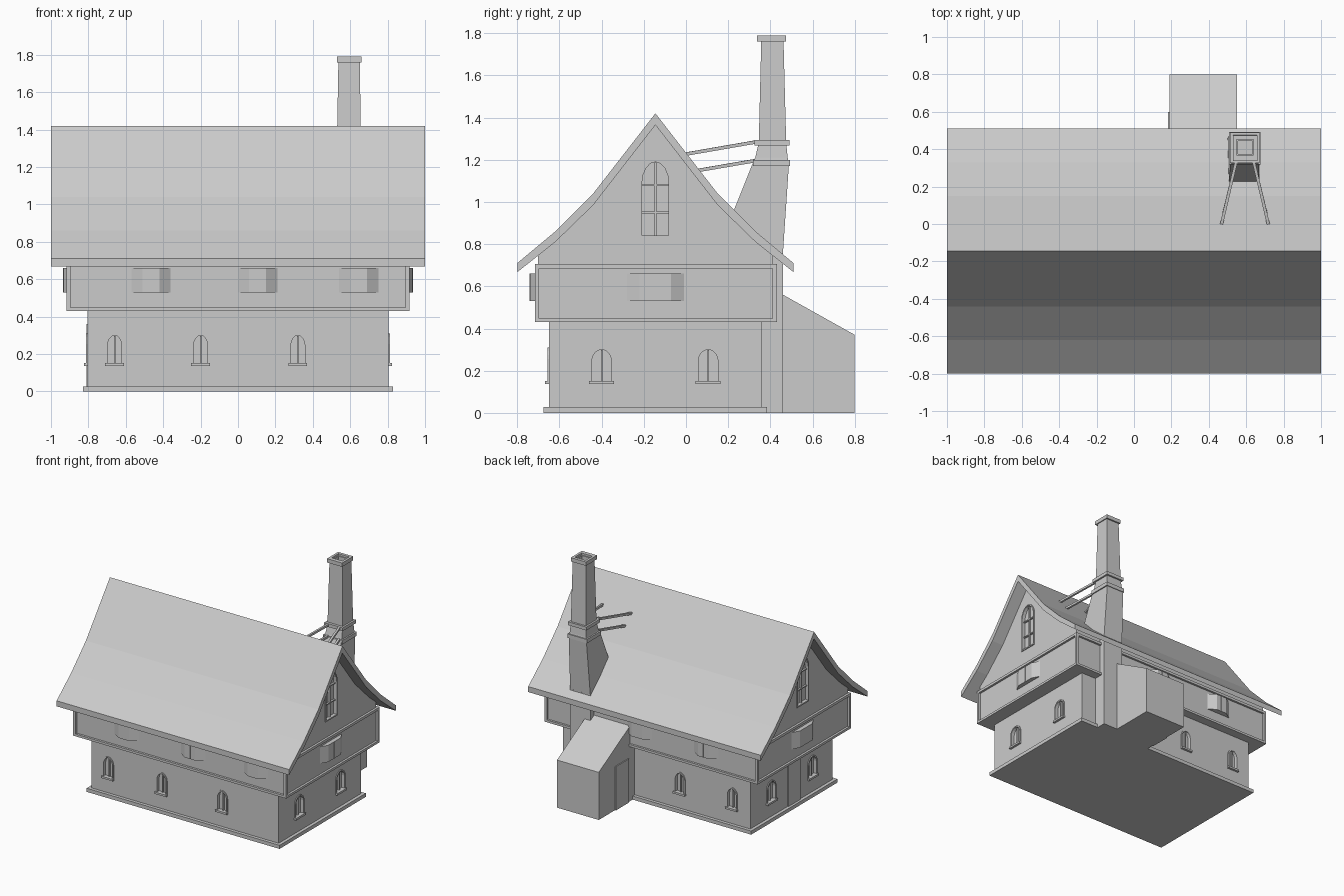
import bpy, bmesh, math
from mathutils import Matrix, Vector

if "Cube" in bpy.data.objects:
    bpy.data.objects.remove(bpy.data.objects["Cube"])


def finish(name, bm):
    bmesh.ops.recalc_face_normals(bm, faces=bm.faces)
    me = bpy.data.meshes.new(name)
    bm.to_mesh(me)
    bm.free()
    ob = bpy.data.objects.new(name, me)
    bpy.context.collection.objects.link(ob)
    return ob


def frame(u, v, w, o=(0, 0, 0)):
    m = Matrix((u, v, w)).transposed().to_4x4()
    m.translation = o
    return m


X, Y, Z = Vector((1, 0, 0)), Vector((0, 1, 0)), Vector((0, 0, 1))
TOP = frame(X, Y, Z)
SIDE = frame(Y, Z, X)


def wall_frame(side, dist):
    u, w = {"front": (X, -Y), "right": (Y, X), "back": (-X, Y), "left": (-Y, -X)}[side]
    return frame(u, Z, w, w * dist)


def loft(bm, loops, close=False):
    """Skin equal-length point loops, capped or closed into a ring."""
    vs = [[bm.verts.new(p) for p in lp] for lp in loops]
    n = len(vs[0])
    pairs = list(zip(vs, vs[1:])) + ([(vs[-1], vs[0])] if close else [])
    for a, b in pairs:
        for i in range(n):
            j = (i + 1) % n
            bm.faces.new((a[i], a[j], b[j], b[i]))
    if not close:
        bm.faces.new(vs[0])
        bm.faces.new(vs[-1])


def prism(name, pts, m, w0, w1, hole=None):
    bm = bmesh.new()
    at = lambda ps, w: [m @ Vector((p[0], p[1], w)) for p in ps]
    if hole:
        loft(bm, [at(pts, w0), at(pts, w1), at(hole, w1), at(hole, w0)], True)
    else:
        loft(bm, [at(pts, w0), at(pts, w1)])
    return finish(name, bm)


def rect(a, b, c, d):
    return [(a, c), (b, c), (b, d), (a, d)]


def box(name, x0, x1, y0, y1, z0, z1):
    return prism(name, rect(x0, x1, y0, y1), TOP, z0, z1)


def cut(target, cutter):
    cutter.hide_render = True
    cutter.hide_viewport = True
    cutter.display_type = 'WIRE'
    mod = target.modifiers.new("opening", 'BOOLEAN')
    mod.operation = 'DIFFERENCE'
    mod.object = cutter
    mod.solver = 'EXACT'


def arch(c, hw, z0, z1, rise, n=4):
    """Arched outline with straight jambs and a rounded, slightly pointed head."""
    pts = [(c - hw, z0), (c + hw, z0)]
    for i in range(2 * n + 1):
        a = math.pi * i / (2 * n)
        pts.append((c + hw * math.cos(a), z1 - rise + rise * math.sin(a) ** 1.1))
    return pts


def arched_window(name, wall, m, c, hw, z0, z1, rise, sill=True, bars=()):
    inner = arch(c, hw - .01, z0 + .01, z1 - .01, rise - .005)
    cut(wall, prism(name + "_cutter", inner, m, -.02, .03))
    prism(name + "_frame", arch(c, hw, z0, z1, rise), m, -.01, .007, inner)
    if sill:
        prism(name + "_sill", rect(c - hw - .003, c + hw + .003, z0 - .003, z0 + .012), m, -.01, .018)
    prism(name + "_mullion", rect(c - .004, c + .004, z0, z1 - .012), m, -.022, -.006)
    for z in bars:
        prism(name + "_bar", rect(c - hw + .005, c + hw - .005, z - .004, z + .004), m, -.022, -.006)


def bay_window(name, side, c, hw, dist, out):
    """Shallow canted bay with glazing bars."""
    m = wall_frame(side, dist)
    plan = m @ frame(X, Z, Y)
    prism(name, [(c - hw, -.01), (c + hw, -.01), (c + hw, 0), (c + hw - .06, out),
                 (c - hw + .06, out), (c - hw, 0)], plan, .53, .66)
    prism(name + "_mullion", rect(c - .004, c + .004, .53, .66), m, out - .005, out + .003)


# Ground floor, plinth
CY = -.145
ground = box("ground_floor", -.805, .805, -.65, .36, 0, .44)
box("plinth", -.83, .83, -.675, .385, 0, .028)

# Overhanging upper floor with timber frame around recessed panels
box("upper_floor", -.9, .9, -.70, .415, .435, .70)
for z0, z1 in ((.43, .448), (.685, .705)):
    box("frame_beam", -.917, .917, -.717, .431, z0, z1)
for sx in (-1, 1):
    for y0, y1 in ((-.717, -.697), (.411, .431)):
        xs = sorted((sx * .917, sx * .895))
        box("corner_post", *xs, y0, y1, .44, .69)

# Swept roof and the gable body beneath it
outer = [(0, 1.42), (.295, 1.04), (.475, .86), (.655, .71)]
under = [(0, 1.365), (.295, .985), (.475, .81), (.655, .667)]


def mirror(prof):
    return [(CY - d, z) for d, z in reversed(prof)] + [(CY + d, z) for d, z in prof[1:]]


prism("roof", mirror(outer) + mirror(under)[::-1], SIDE, -1, 1)
gable = prism("gable_walls", mirror([(d, z + .01) for d, z in under[:3]] + [(.557, .75), (.557, .69)]),
              SIDE, -.9, .9)

# Windows
for side, dist, centres, hw in (("front", .65, (-.66, -.2, .32), .047),
                                ("back", .36, (.65, .2), .047),
                                ("right", .805, (-.4, .105), .056),
                                ("left", .805, (.4, -.105), .056)):
    for c in centres:
        arched_window(side + "_window", ground, wall_frame(side, dist), c, hw, .14, .31, .055)
for side, c in (("right", CY), ("left", -CY)):
    arched_window(side + "_gable_window", gable, wall_frame(side, .9), c, .073, .83, 1.2, .1,
                  False, (.95, 1.08))
    bay_window(side + "_bay", side, c, .135, .9, .032)
for c in (-.465, .105, .645):
    bay_window("front_bay", "front", c, .105, .70, .04)
for c in (.465, -.105):
    bay_window("back_bay", "back", c, .105, .415, .04)

# Side door
prism("side_door", rect(.10, .25, .02, .36), wall_frame("left", .805), -.01, .006)

# Lean-to shed and its door
prism("lean_to", [(.34, 0), (.8, 0), (.8, .37), (.46, .56), (.40, .593), (.34, .593)], SIDE, .19, .55)
box("lean_to_door", .182, .2, .44, .6, 0, .34)

# Chimney: ground column, tapering stack with open flue, collars and cap
box("chimney_column", .5, .675, .3, .46, 0, .76)
stack = [(.72, .5, .675, .13, .457), (1.18, .515, .667, .315, .488), (1.21, .522, .663, .328, .482),
         (1.28, .528, .658, .345, .475), (1.775, .537, .651, .357, .462),
         (1.775, .555, .633, .375, .444), (1.68, .555, .633, .375, .444)]
bm = bmesh.new()
loft(bm, [[(x, y, z) for x, y in rect(a, b, c, d)] for z, a, b, c, d in stack])
finish("chimney_stack", bm)
box("lower_collar", .508, .676, .318, .493, 1.17, 1.2)
box("upper_collar", .514, .672, .325, .49, 1.268, 1.294)
prism("chimney_cap", rect(.529, .659, .337, .474), TOP, 1.76, 1.79, rect(.548, .64, .368, .451))


# Iron stays from chimney collars to roof
def stay(p, q, t=.016):
    p, q = Vector(p), Vector(q)
    bm = bmesh.new()
    m = (Matrix.Translation((p + q) / 2) @ (q - p).to_track_quat('Z', 'Y').to_matrix().to_4x4()
         @ Matrix.Diagonal((t, t, (q - p).length, 1)))
    bmesh.ops.create_cube(bm, size=1, matrix=m)
    finish("chimney_stay", bm)


for s in (-1, 1):
    stay((.593 + s * .045, .34, 1.286), (.593 + s * .125, .0, 1.227))
    stay((.593 + s * .045, .34, 1.198), (.593 + s * .112, .06, 1.15))
